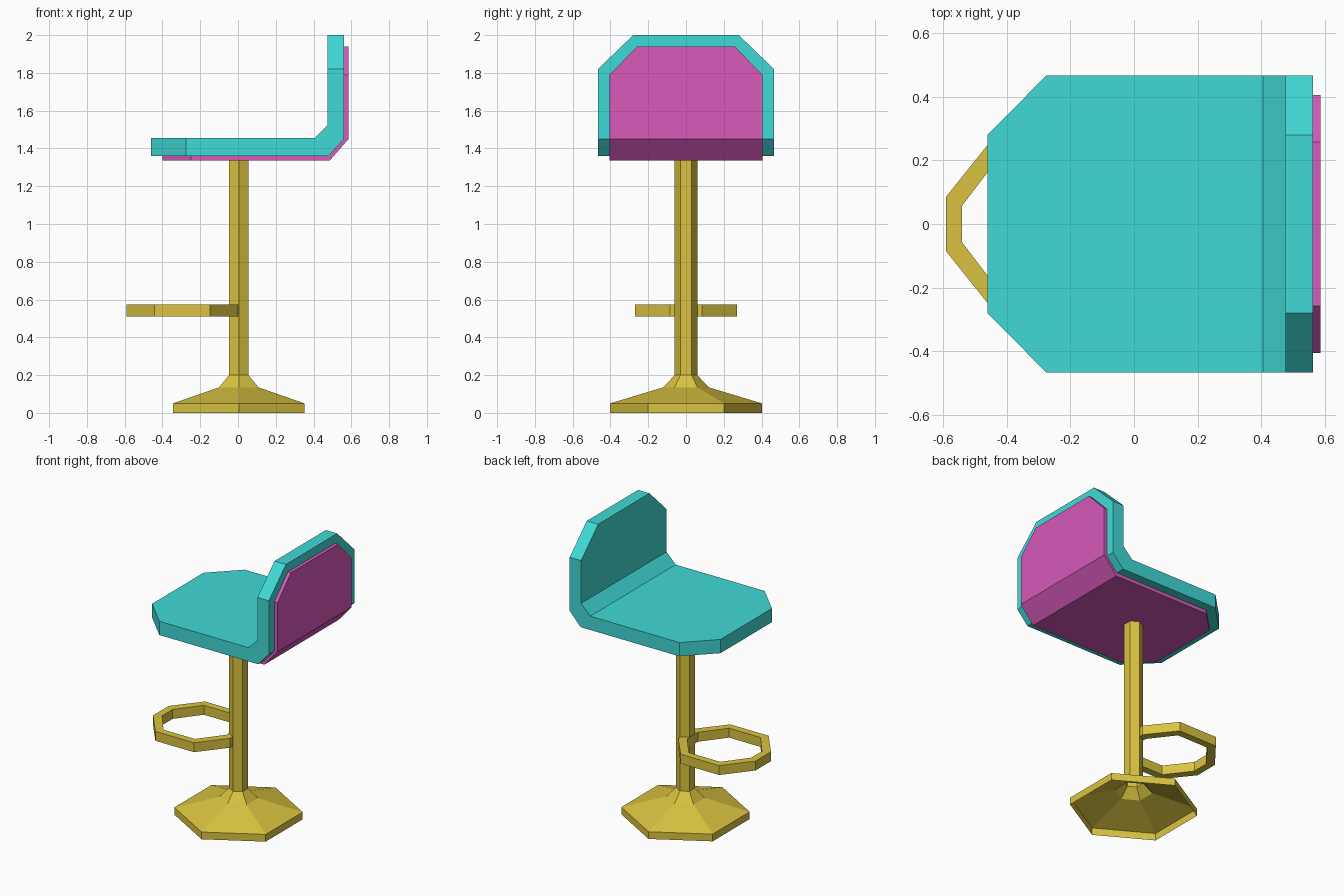
import bpy
import bmesh
from math import cos, sin, pi

cube = bpy.data.objects.get("Cube")
if cube:
    bpy.data.objects.remove(cube)


def material(name, rgb):
    m = bpy.data.materials.new(name)
    m.use_nodes = True
    m.diffuse_color = (*rgb, 1)
    m.node_tree.nodes["Principled BSDF"].inputs["Base Color"].default_value = (*rgb, 1)
    return m


teal = material("teal", (0.051, 0.70, 0.68))
magenta = material("magenta", (0.68, 0.10, 0.50))
gold = material("gold", (0.70, 0.55, 0.052))


def loft(name, rings, mat, caps=True, closed=False):
    """Join rings of equal length with quads; cap the ends or close the loop."""
    bm = bmesh.new()
    loops = [[bm.verts.new(p) for p in ring] for ring in rings]
    pairs = list(zip(loops, loops[1:]))
    if closed:
        pairs.append((loops[-1], loops[0]))
    for a, b in pairs:
        n = len(a)
        for i in range(n):
            j = (i + 1) % n
            bm.faces.new((a[i], a[j], b[j], b[i]))
    if caps:
        bm.faces.new(loops[0])
        bm.faces.new(loops[-1])
    bmesh.ops.recalc_face_normals(bm, faces=bm.faces)
    mesh = bpy.data.meshes.new(name)
    bm.to_mesh(mesh)
    bm.free()
    mesh.materials.append(mat)
    obj = bpy.data.objects.new(name, mesh)
    bpy.context.collection.objects.link(obj)
    return obj


def bent_slab(name, stations, mat):
    """Slab from stations of (outer x, outer z, inner x, inner z, half width)."""
    rings = [[(ox, -w, oz), (ox, w, oz), (ix, w, iz), (ix, -w, iz)]
             for ox, oz, ix, iz, w in stations]
    return loft(name, rings, mat)


# Cushion: seat and backrest in one bent slab with clipped corners
bent_slab("seat_cushion", [
    (-0.46, 1.36, -0.46, 1.455, 0.28),
    (-0.275, 1.36, -0.275, 1.455, 0.466),
    (0.48, 1.36, 0.405, 1.455, 0.466),
    (0.562, 1.45, 0.475, 1.525, 0.466),
    (0.562, 1.82, 0.475, 1.82, 0.466),
    (0.562, 2.0, 0.475, 2.0, 0.28),
], teal)

# Thin shell under the seat and behind the back
bent_slab("seat_shell", [
    (-0.40, 1.335, -0.40, 1.365, 0.258),
    (-0.25, 1.335, -0.25, 1.365, 0.405),
    (0.485, 1.335, 0.475, 1.365, 0.405),
    (0.585, 1.45, 0.555, 1.455, 0.405),
    (0.585, 1.79, 0.555, 1.79, 0.405),
    (0.585, 1.94, 0.555, 1.94, 0.258),
], magenta)

# Hexagonal post flaring into a hollow foot
foot_profile = [(0.403, 0), (0.403, 0.05), (0.121, 0.135), (0.06, 0.2), (0.06, 1.34)]
post = loft("post_and_foot", [
    [(0.004 + r * sin(i * pi / 3), r * cos(i * pi / 3), z) for i in range(6)]
    for r, z in foot_profile], gold, caps=False)

# Eight-sided footrest ring
outer = [(0.295, 0.085), (0.147, 0.27)]
inner = [(0.245, 0.057), (0.12, 0.22)]


def octagon(quarter):
    a, b = quarter
    half = [a, b, (-b[0], b[1]), (-a[0], a[1])]
    return half + [(-x, -y) for x, y in half]


loft("footrest_ring", [
    [(ox - 0.295, oy, 0.51), (ox - 0.295, oy, 0.575),
     (ix - 0.295, iy, 0.575), (ix - 0.295, iy, 0.51)]
    for (ox, oy), (ix, iy) in zip(octagon(outer), octagon(inner))
], gold, caps=False, closed=True)
